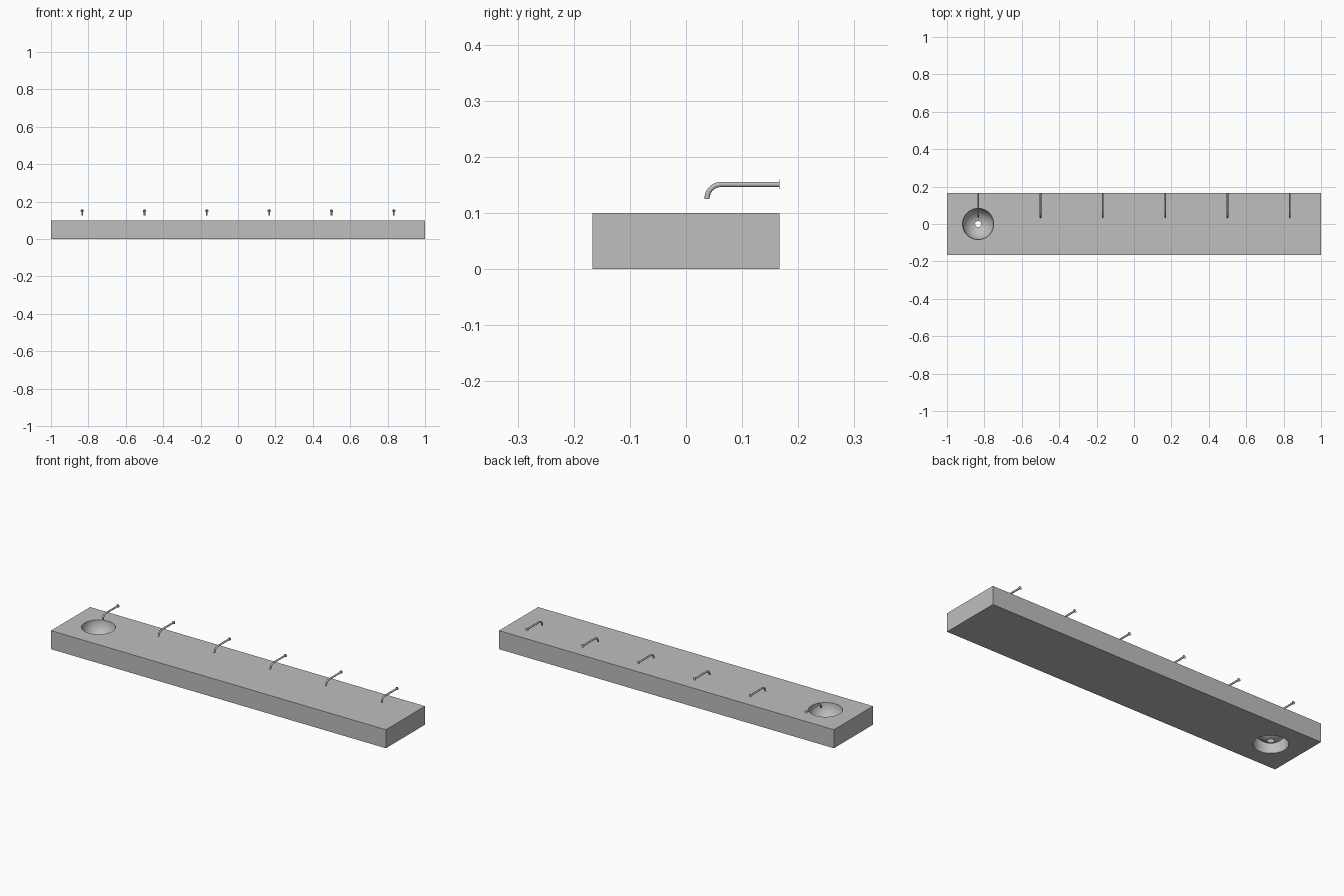
import bpy, bmesh, math
from mathutils import Vector

if "Cube" in bpy.data.objects:
    bpy.data.objects.remove(bpy.data.objects["Cube"])

HX, HY, H = 1.0, 1 / 6, 0.1        # half length, half depth, height of counter
BX, R, DRAIN = -5 / 6, 1 / 12, 0.016  # bowl position, radius, drain radius


def material(name, v):
    m = bpy.data.materials.new(name)
    m.diffuse_color = (v, v, v, 1)
    m.use_nodes = True
    m.node_tree.nodes["Principled BSDF"].inputs["Base Color"].default_value = m.diffuse_color
    return m


stone = material("light grey", 0.52)


def add(name, bm, smooth=True):
    bmesh.ops.recalc_face_normals(bm, faces=bm.faces)
    me = bpy.data.meshes.new(name)
    bm.to_mesh(me)
    bm.free()
    me.materials.append(stone)
    ob = bpy.data.objects.new(name, me)
    bpy.context.collection.objects.link(ob)
    if smooth:
        bpy.ops.object.select_all(action='DESELECT')
        ob.select_set(True)
        bpy.context.view_layer.objects.active = ob
        bpy.ops.object.shade_smooth_by_angle(angle=math.radians(35))
    return ob


def loop(bm, pts):
    vs = [bm.verts.new(p) for p in pts]
    return [bm.edges.new((vs[i], vs[i - 1])) for i in range(len(vs))]


def circle(r, z, n=64):
    return [(BX + r * math.cos(2 * math.pi * i / n),
             r * math.sin(2 * math.pi * i / n), z) for i in range(n)]


def skin(bm, rings, closed_ends=False):
    rows = [[bm.verts.new(p) for p in ring] for ring in rings]
    for a, b in zip(rows, rows[1:]):
        for i in range(len(a)):
            bm.faces.new((a[i - 1], a[i], b[i], b[i - 1]))
    if closed_ends:
        bm.faces.new(rows[0])
        bm.faces.new(rows[-1])


# counter slab with a round through hole
bm = bmesh.new()
edges = loop(bm, [(-HX, -HY, 0), (HX, -HY, 0), (HX, HY, 0), (-HX, HY, 0)])
edges += loop(bm, circle(R, 0))
bmesh.ops.triangle_fill(bm, edges=edges, use_beauty=True)
ext = bmesh.ops.extrude_face_region(bm, geom=bm.faces[:], use_keep_orig=True)
top = [g for g in ext["geom"] if isinstance(g, bmesh.types.BMVert)]
bmesh.ops.translate(bm, verts=top, vec=(0, 0, H))
add("counter_slab", bm)

# hemispherical basin with an open drain
bm = bmesh.new()
end = math.acos(DRAIN / R)
skin(bm, [circle(R * math.cos(end * k / 16), H - R * math.sin(end * k / 16))
          for k in range(17)])
for f in bm.faces:
    f.smooth = True
basin = add("basin", bm)
basin.data.flip_normals()

# taps: bent pipe and wall flange
TZ, TY, BEND, TR, FR = 0.151, 0.0375, 0.025, 0.0046, 0.0085


def tap(name, x):
    bm = bmesh.new()
    n = 16
    path = [(HY, TZ, 0.0)]
    path += [(TY + BEND - BEND * math.sin(a), TZ - BEND + BEND * math.cos(a), a)
             for a in (math.pi / 2 * k / 10 for k in range(11))]
    path.append((TY, 0.125, math.pi / 2))
    rings = []
    for y, z, a in path:
        # ring plane is spanned by x and the outward bend direction
        out = Vector((0, -math.sin(a), math.cos(a)))
        rings.append([Vector((x, y, z)) + TR * (math.cos(t) * Vector((1, 0, 0)) + math.sin(t) * out)
                      for t in (2 * math.pi * i / n for i in range(n))])
    if (Vector(path[-1][:2]) - Vector(path[-2][:2])).length < 0.0015:
        rings.pop(-2)
    skin(bm, rings, True)
    skin(bm, [[(x + FR * math.cos(t), y, TZ + FR * math.sin(t))
               for t in (2 * math.pi * i / 24 for i in range(24))]
              for y in (HY - 0.0012, HY)], True)
    add(name, bm)


for i in range(6):
    tap("tap_%d" % (i + 1), -5 / 6 + i / 3)
